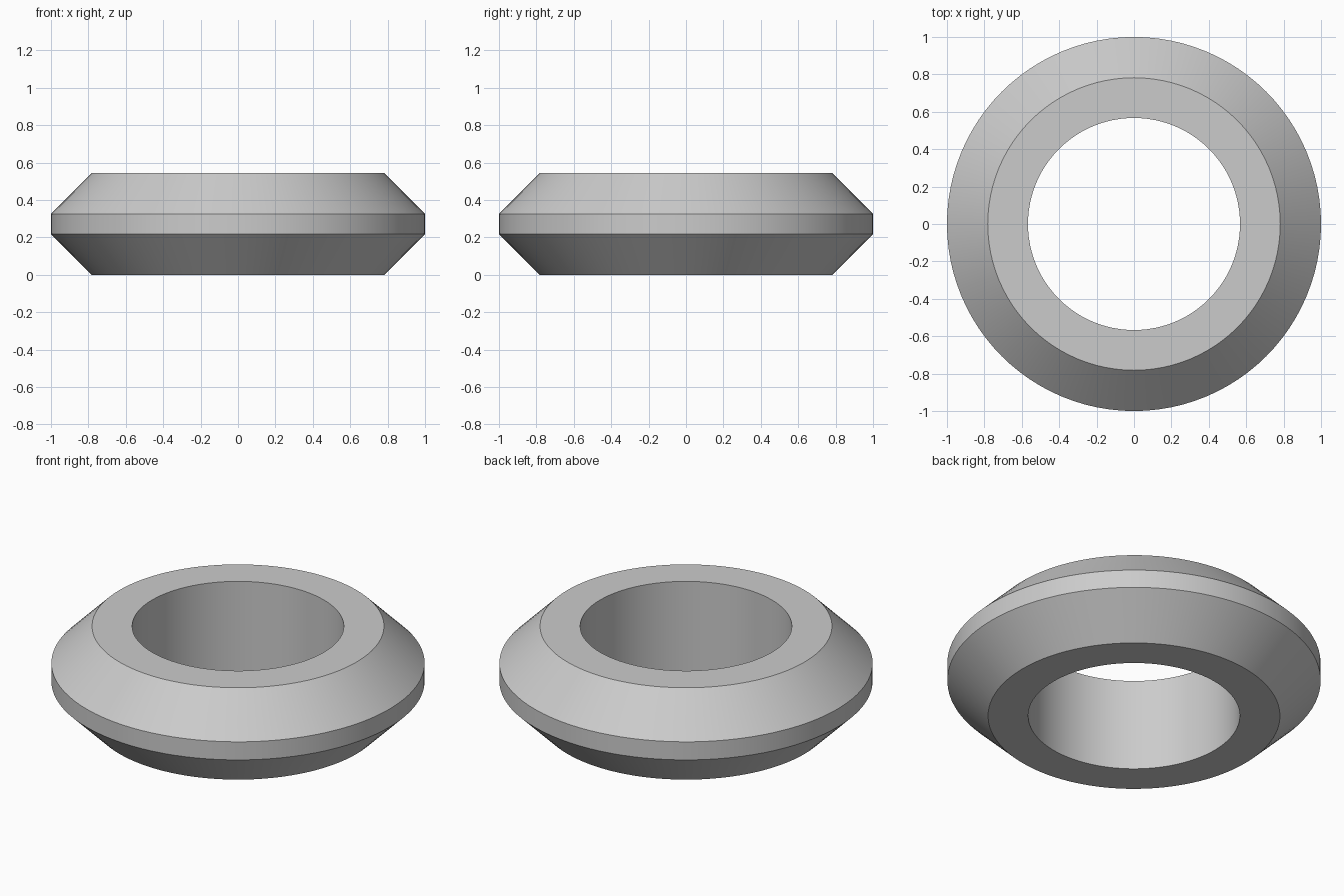
import bpy
import bmesh
from math import radians, tau
from mathutils import Matrix

cube = bpy.data.objects.get("Cube")
if cube:
    bpy.data.objects.remove(cube, do_unlink=True)

SIDES = 96
HEIGHT = 0.543
BORE, FACE, RIM = 0.567, 0.782, 1.0
CHAMFER = RIM - FACE

# Plain grey material
grey = bpy.data.materials.new("light grey")
grey.use_nodes = True
colour = (0.6, 0.6, 0.6, 1)
grey.diffuse_color = colour
grey.node_tree.nodes["Principled BSDF"].inputs["Base Color"].default_value = colour

# Closed cross-section as (radius, height), from bottom outer edge upwards
profile = [
    (FACE, 0), (RIM, CHAMFER), (RIM, HEIGHT - CHAMFER),
    (FACE, HEIGHT), (BORE, HEIGHT), (BORE, 0),
]

# Revolve the section into a ring with bevelled outer edges
bm = bmesh.new()
rings = []
for i in range(SIDES):
    turn = Matrix.Rotation(tau * i / SIDES, 3, "Z")
    rings.append([bm.verts.new(turn @ Matrix.Identity(3).col[0] * r
                               + Matrix.Identity(3).col[2] * z) for r, z in profile])
for i, ring in enumerate(rings):
    following = rings[(i + 1) % SIDES]
    for j in range(len(profile)):
        k = (j + 1) % len(profile)
        bm.faces.new((ring[j], following[j], following[k], ring[k]))
bmesh.ops.recalc_face_normals(bm, faces=bm.faces)

mesh = bpy.data.meshes.new("bevelled_ring")
bm.to_mesh(mesh)
bm.free()
mesh.materials.append(grey)
ring_object = bpy.data.objects.new("bevelled_ring", mesh)
bpy.context.collection.objects.link(ring_object)

# Smooth round surfaces with crisp profile edges
bpy.ops.object.select_all(action="DESELECT")
ring_object.select_set(True)
bpy.context.view_layer.objects.active = ring_object
bpy.ops.object.shade_smooth_by_angle(angle=radians(30))
